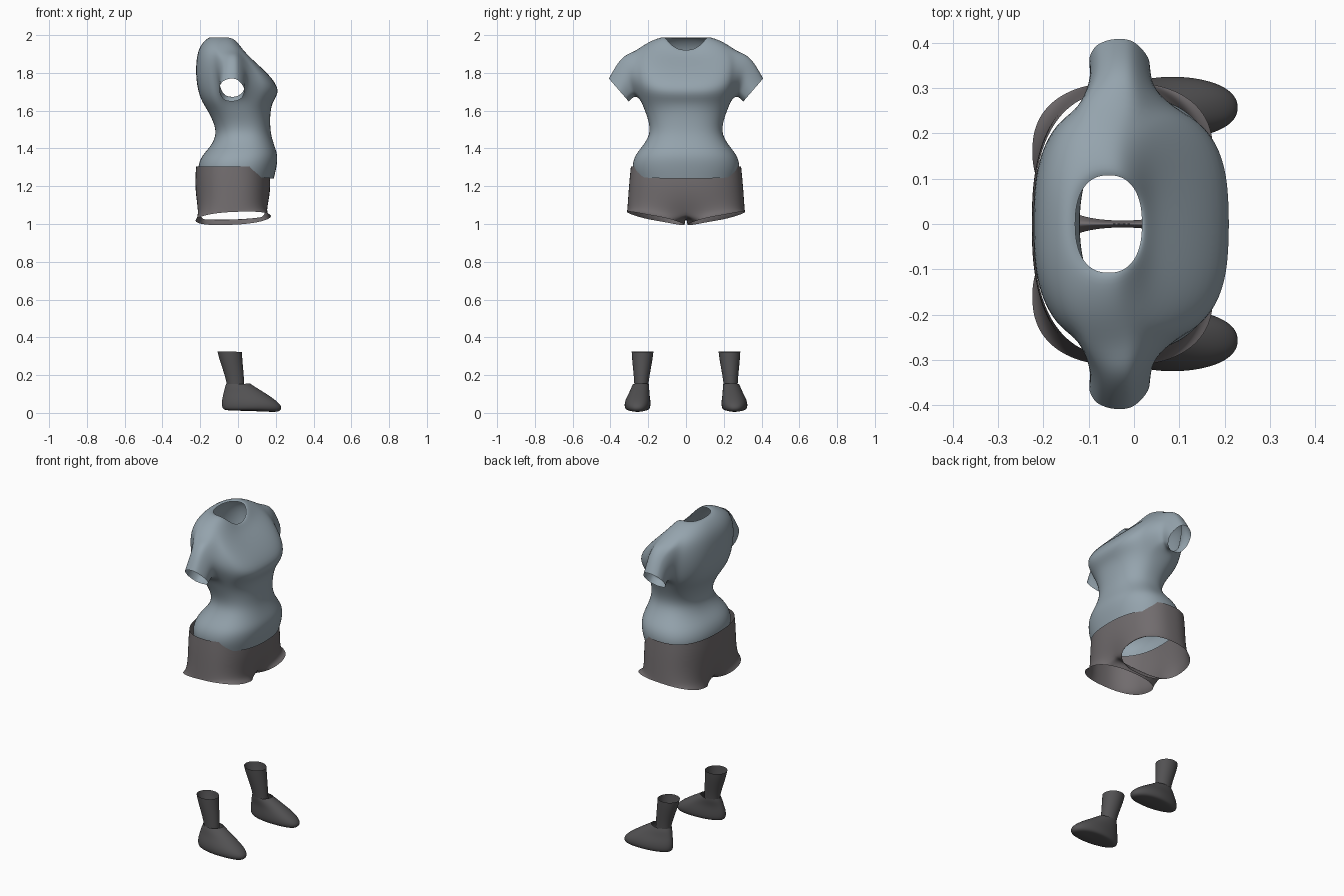
import bpy, bmesh
from math import sin, cos, pi, atan2, copysign
from mathutils import Vector

if "Cube" in bpy.data.objects:
    bpy.data.objects.remove(bpy.data.objects["Cube"])


def material(name, rgb):
    m = bpy.data.materials.new(name)
    m.use_nodes = True
    m.diffuse_color = (*rgb, 1)
    bsdf = m.node_tree.nodes["Principled BSDF"]
    bsdf.inputs["Base Color"].default_value = (*rgb, 1)
    bsdf.inputs["Roughness"].default_value = 0.8
    return m


SHIRT = material("blue grey cloth", (0.30, 0.37, 0.42))
SHORTS = material("warm grey cloth", (0.165, 0.15, 0.155))
SHOE = material("charcoal", (0.085, 0.083, 0.086))


def power(v, e):
    return copysign(abs(v) ** e, v)


def ring(n, back, front, half, z, drop=0, e=0.85, cy=0):
    """Rounded cross-section; drop lowers its front."""
    pts = []
    for i in range(n):
        t = 2 * pi * i / n
        c = power(cos(t), e)
        pts.append(Vector(((front + back) / 2 + (front - back) / 2 * c,
                           cy + half * power(sin(t), e),
                           z - drop * max(0, cos(t)) ** 2)))
    return pts


def loft(bm, rings, skip=lambda row, col: False):
    rows = [[bm.verts.new(p) for p in r] for r in rings]
    n = len(rows[0])
    for r in range(len(rows) - 1):
        for i in range(n):
            if not skip(r, i):
                j = (i + 1) % n
                bm.faces.new((rows[r][i], rows[r][j], rows[r + 1][j], rows[r + 1][i]))
    return rows


def finish(bm, name, mat, mirror=False):
    loose = [v for v in bm.verts if not v.link_faces]
    bmesh.ops.delete(bm, geom=loose, context='VERTS')
    bmesh.ops.recalc_face_normals(bm, faces=bm.faces)
    for f in bm.faces:
        f.smooth = True
    me = bpy.data.meshes.new(name)
    bm.to_mesh(me)
    bm.free()
    me.materials.append(mat)
    ob = bpy.data.objects.new(name, me)
    bpy.context.scene.collection.objects.link(ob)
    if mirror:
        m = ob.modifiers.new("mirror", 'MIRROR')
        m.use_axis = (False, True, False)
        m.merge_threshold = 0.002
    ob.modifiers.new("smooth", 'SUBSURF').levels = 2
    ob.modifiers["smooth"].render_levels = 2
    return ob


# Shirt body, hem to neckline, with a gap left on each side for the sleeve
N = 32
body = [
    ring(N, -0.205, 0.19, 0.275, 1.25, 0.01),
    ring(N, -0.215, 0.205, 0.287, 1.30),
    ring(N, -0.195, 0.212, 0.275, 1.36),
    ring(N, -0.145, 0.195, 0.232, 1.41),
    ring(N, -0.115, 0.175, 0.192, 1.47),
    ring(N, -0.125, 0.17, 0.193, 1.53),
    ring(N, -0.16, 0.172, 0.218, 1.60),
    ring(N, -0.20, 0.185, 0.242, 1.66, 0.01, 0.75),
    ring(N, -0.22, 0.225, 0.262, 1.74, 0.035, 0.7),
    ring(N, -0.225, 0.175, 0.275, 1.83, 0.05, 0.75),
    ring(N, -0.215, 0.105, 0.27, 1.915, 0.07),
    ring(N, -0.185, 0.05, 0.20, 1.965, 0.075),
    ring(N, -0.15, 0.025, 0.125, 1.992, 0.07),
    ring(N, -0.13, 0.018, 0.108, 1.985, 0.065),
]
bm = bmesh.new()
loft(bm, body, lambda r, c: 7 <= r <= 9 and c % 16 in (6, 7, 8, 9))

# Sleeves grown out of the gaps: (x centre, x half, top y, top z, low y, low z)
sleeve = [(-0.03, 0.078, 0.325, 1.90, 0.265, 1.672),
          (-0.03, 0.07, 0.37, 1.845, 0.285, 1.66),
          (-0.033, 0.07, 0.41, 1.772, 0.30, 1.645)]
for side in (1, -1):
    edges = [e for e in bm.edges if e.is_boundary and all(
        v.co.y * side > 0.15 and 1.6 < v.co.z < 1.95 for v in e.verts)]
    verts = {v for e in edges for v in e.verts}
    mid = sum((v.co for v in verts), Vector()) / len(verts)
    for cx, hx, ty, tz, ly, lz in sleeve:
        new = bmesh.ops.extrude_edge_only(bm, edges=edges)["geom"]
        edges = [g for g in new if isinstance(g, bmesh.types.BMEdge)]
        edges = [e for e in edges if e.is_boundary]
        ring_verts = {v for e in edges for v in e.verts}
        for v in ring_verts:
            a = atan2((v.co.z - mid.z) / 0.13, (v.co.x - mid.x) / 0.09)
            k = (sin(a) + 1) / 2
            v.co = (cx + hx * cos(a), side * (ly + (ty - ly) * k), lz + (tz - lz) * k)
        mid = sum((v.co for v in ring_verts), Vector()) / len(ring_verts)
finish(bm, "shirt", SHIRT)

# Shorts: one half, blended from waist outline to a closed leg opening
M = 36


def shorts_row(z, back, front, half, leg):
    pts = []
    for i in range(M):
        deg = 360 * i / M
        deg = deg - 360 if deg > 270 else deg
        phi = deg * pi / 180
        inner = not -40 <= deg <= 220
        t = min(max((deg + 40) / 260, 0), 1) * pi
        c = power(cos(t), 0.8)
        if inner:
            c = cos(phi) / cos(40 * pi / 180)
        hip = Vector(((front + back) / 2 + (front - back) / 2 * c,
                      half * power(max(sin(t), 0), 0.8), z))
        hem = Vector((-0.025 + 0.2 * power(cos(phi), 0.85),
                      0.16 + 0.153 * power(sin(phi), 0.85),
                      1.03 + 0.034 * sin(phi) + 0.012 * cos(phi)))
        p = hip.lerp(hem, leg)
        if leg < 1 and (inner or deg in (-40, 220)):
            p.y = 0
        pts.append(p)
    return pts


bm = bmesh.new()
rows = [shorts_row(1.305, -0.222, 0.165, 0.292, 0),
        shorts_row(1.25, -0.226, 0.17, 0.298, 0),
        shorts_row(1.19, -0.226, 0.172, 0.303, 0),
        shorts_row(1.13, -0.222, 0.165, 0.307, 0.1),
        shorts_row(1.08, -0.21, 0.14, 0.31, 0.5),
        shorts_row(1.05, -0.2, 0.13, 0.31, 1)]
loft(bm, rows, lambda r, c: r < 4 and all(
    rows[k][j % M].y < 0.001 for k in (r, r + 1) for j in (c, c + 1)))
finish(bm, "shorts", SHORTS, mirror=True)

# Socks, open at the top
bm = bmesh.new()
loft(bm, [ring(16, -0.055, 0.035, 0.036, 0.11, 0, 1, 0.237),
          ring(16, -0.062, 0.034, 0.039, 0.17, 0, 1, 0.236),
          ring(16, -0.085, 0.028, 0.049, 0.24, 0, 1, 0.233),
          ring(16, -0.102, 0.024, 0.056, 0.29, 0, 1, 0.231),
          ring(16, -0.11, 0.022, 0.059, 0.325, 0.004, 1, 0.23)])
finish(bm, "socks", SHOE, mirror=True)

# Shoes, from sole to collar, narrower at the heel
bm = bmesh.new()
shoe = [ring(24, -0.055, 0.195, 0.045, 0.012, 0.009, 0.9, 0.257),
        ring(24, -0.082, 0.225, 0.066, 0.018, 0.01, 0.9, 0.257),
        ring(24, -0.088, 0.236, 0.071, 0.045, 0.013, 0.9, 0.257),
        ring(24, -0.085, 0.205, 0.066, 0.075, 0.01, 0.9, 0.254),
        ring(24, -0.077, 0.145, 0.056, 0.105, 0, 0.9, 0.248),
        ring(24, -0.07, 0.095, 0.048, 0.135, 0, 0.95, 0.242),
        ring(24, -0.064, 0.062, 0.043, 0.152, -0.005, 1, 0.238)]
for pts in shoe[:5]:
    for p in pts:
        p.y = 0.25 + (p.y - 0.25) * min(1, 0.82 + max(0, p.x + 0.08) * 1.2)
sole = loft(bm, shoe)[0]
bm.faces.new(sole)
finish(bm, "shoes", SHOE, mirror=True)
